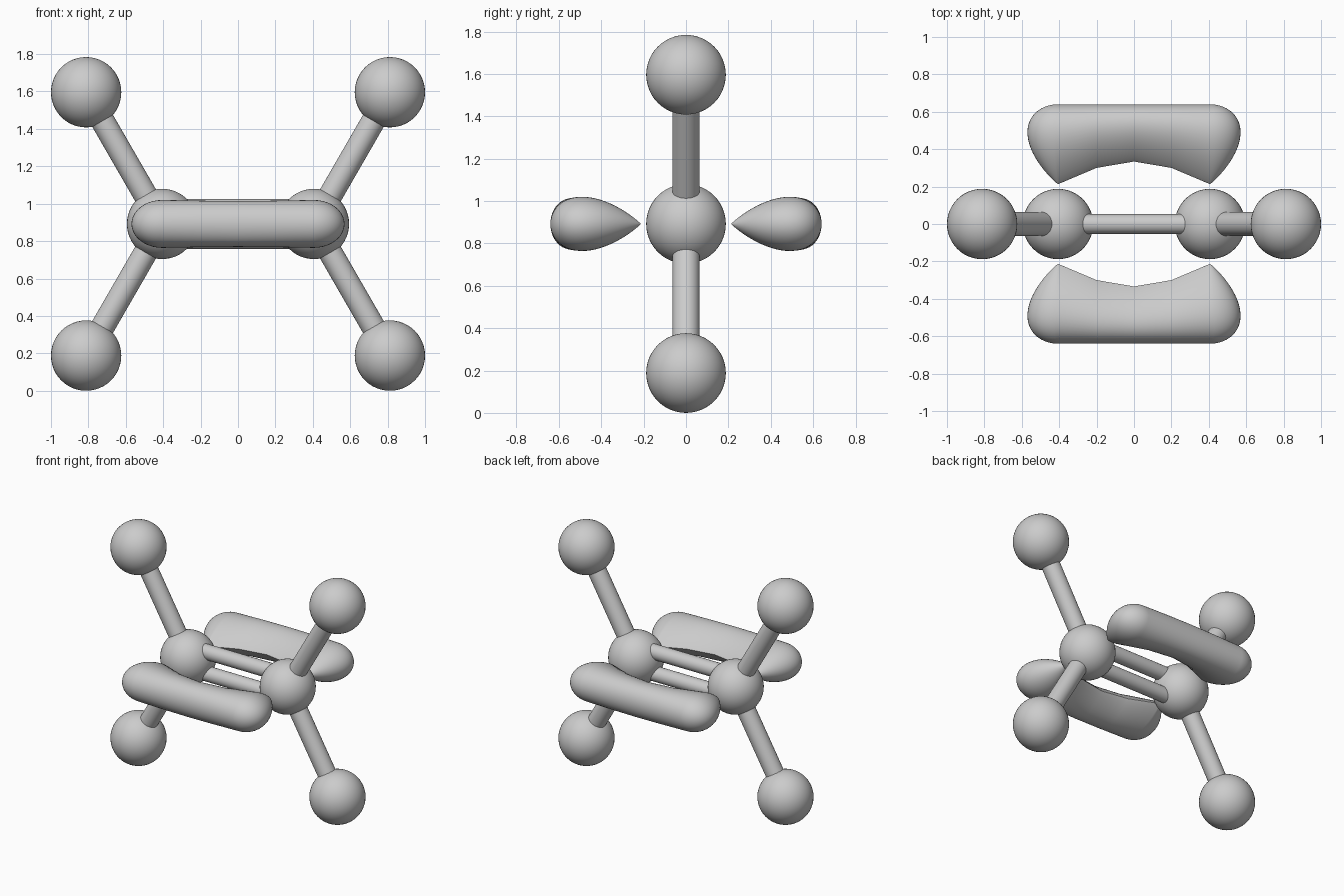
import bpy, bmesh
from math import cos, sin, pi, sqrt
from mathutils import Vector

if "Cube" in bpy.data.objects:
    bpy.data.objects.remove(bpy.data.objects["Cube"])

R = 0.188          # atom radius
CX, HX = 0.406, 0.812
ZC, DZ = 0.892, 0.704


def smooth(obj):
    bpy.ops.object.select_all(action='DESELECT')
    obj.select_set(True)
    bpy.context.view_layer.objects.active = obj
    bpy.ops.object.shade_smooth_by_angle()


def atom(name, loc):
    bpy.ops.mesh.primitive_uv_sphere_add(segments=48, ring_count=24, radius=R, location=loc)
    obj = bpy.context.object
    obj.name = name
    smooth(obj)


def rod(name, a, b, radius):
    a, b = Vector(a), Vector(b)
    d = b - a
    bpy.ops.mesh.primitive_cylinder_add(vertices=32, radius=radius, depth=d.length,
                                        location=(a + b) / 2)
    obj = bpy.context.object
    obj.name = name
    obj.rotation_euler = d.to_track_quat('Z', 'Y').to_euler()
    smooth(obj)


def lobe(name, side):
    # Teardrop section swept along x, sagging inward at the ends, rounded caps
    levels, caps = 28, 20
    tip, outer, half = 0.213, 0.64, 0.128
    p = 0.925
    tm = p / (p + 0.5)
    peak = tm ** p * sqrt(1 - tm)
    # slots: (x of section, inner y, cap direction x, section direction z)
    slots = []
    for i in range(caps + 1):
        a = pi / 2 - pi * i / caps
        slots.append((CX, tip, cos(a), sin(a)))
    mids = [(0.2, 0.300, 0.97), (0.0, 0.334, 0.955), (-0.2, 0.300, 0.97)]
    slots += [(x, y, 0, -s) for x, y, s in mids]
    for i in range(caps + 1):
        a = -pi / 2 - pi * i / caps
        slots.append((-CX, tip, cos(a), sin(a)))
    slots += [(x, y, 0, s) for x, y, s in reversed(mids)]

    bm = bmesh.new()
    rings = []
    for k in range(levels + 1):
        t = (1 - cos(pi * k / levels)) / 2
        w = half * t ** p * sqrt(max(0, 1 - t)) / peak
        rings.append([bm.verts.new((x + 1.28 * w * dx, side * (y + (outer - y) * t), ZC + w * dz))
                      for x, y, dx, dz in slots])
    n = len(slots)
    for lo, hi in zip(rings, rings[1:]):
        for i in range(n):
            j = (i + 1) % n
            bm.faces.new((lo[i], lo[j], hi[j], hi[i]))
    bmesh.ops.remove_doubles(bm, verts=bm.verts, dist=1e-5)
    bmesh.ops.recalc_face_normals(bm, faces=bm.faces)
    mesh = bpy.data.meshes.new(name)
    bm.to_mesh(mesh)
    bm.free()
    obj = bpy.data.objects.new(name, mesh)
    bpy.context.collection.objects.link(obj)
    smooth(obj)


# Atoms and single bonds
for sx, xn in ((-1, "left"), (1, "right")):
    c = (sx * CX, 0, ZC)
    atom("inner_atom_" + xn, c)
    for sz, zn in ((-1, "lower"), (1, "upper")):
        h = (sx * HX, 0, ZC + sz * DZ)
        atom(f"outer_atom_{xn}_{zn}", h)
        rod(f"bond_{xn}_{zn}", c, h, 0.064)

# Double bond in the middle
for sz, zn in ((-1, "lower"), (1, "upper")):
    z = ZC + sz * 0.08
    rod("double_bond_" + zn, (-CX, 0, z), (CX, 0, z), 0.053)

# Orbital lobes in front and behind
lobe("orbital_lobe_front", -1)
lobe("orbital_lobe_back", 1)
